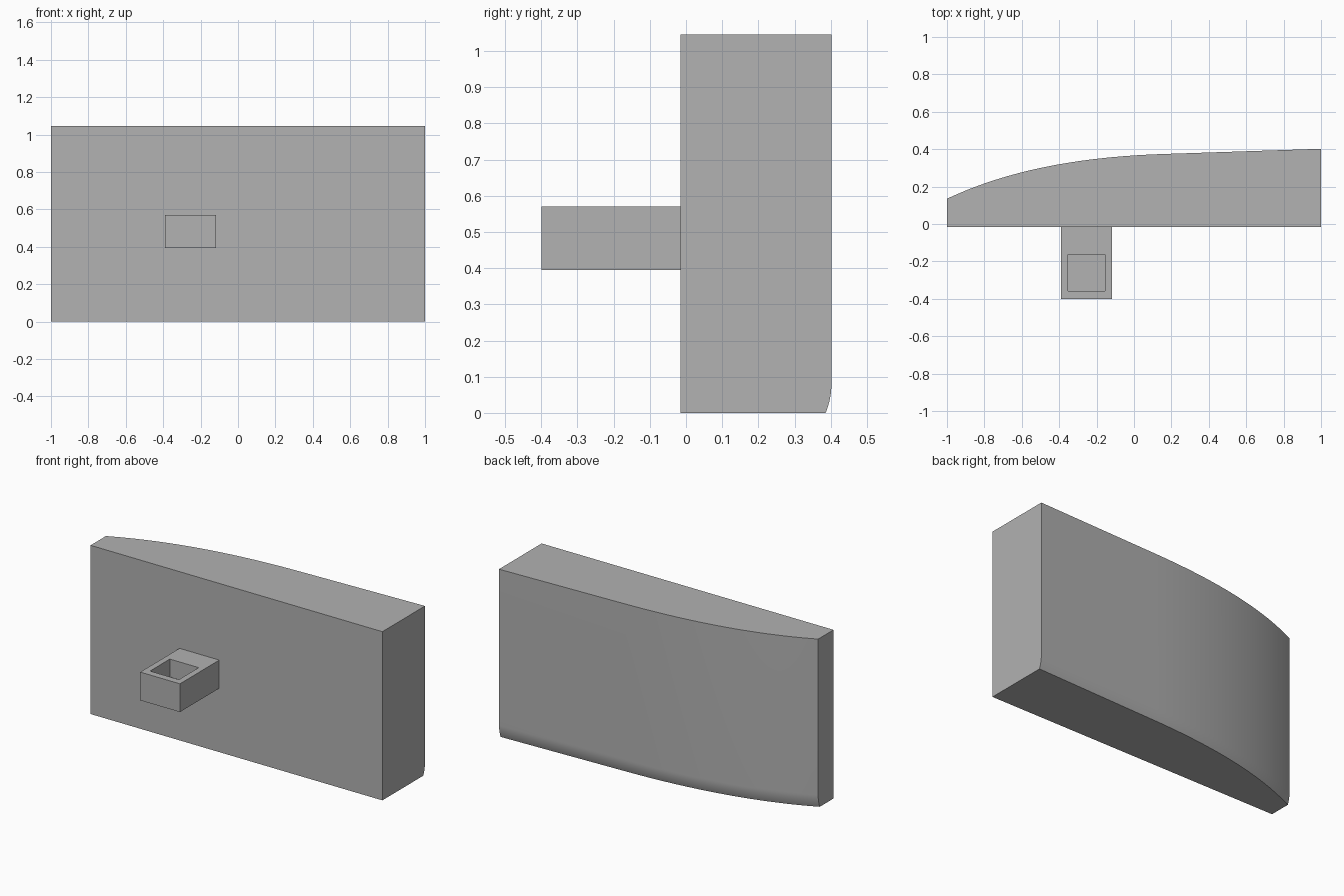
import bpy, bmesh, math
from mathutils import Vector
from mathutils.geometry import interpolate_bezier

if "Cube" in bpy.data.objects:
    bpy.data.objects.remove(bpy.data.objects["Cube"], do_unlink=True)

FRONT, HEIGHT, ROUND = -0.015, 1.045, 0.08

grey = bpy.data.materials.new("plain_grey")
grey.use_nodes = True
colour = (0.445, 0.445, 0.445, 1)
grey.diffuse_color = colour
grey.node_tree.nodes["Principled BSDF"].inputs["Base Color"].default_value = colour


def add_object(name, bm):
    bmesh.ops.recalc_face_normals(bm, faces=bm.faces)
    mesh = bpy.data.meshes.new(name)
    bm.to_mesh(mesh)
    bm.free()
    mesh.materials.append(grey)
    obj = bpy.data.objects.new(name, mesh)
    bpy.context.collection.objects.link(obj)
    return obj


def add_box(name, low, high):
    bm = bmesh.new()
    bmesh.ops.create_cube(bm, size=1)
    low, high = Vector(low), Vector(high)
    for v in bm.verts:
        v.co = (low + high) / 2 + v.co * (high - low)
    return add_object(name, bm)


def activate(obj):
    bpy.ops.object.select_all(action="DESELECT")
    obj.select_set(True)
    bpy.context.view_layer.objects.active = obj


def cut(obj, cutter):
    cutter.hide_render = True
    mod = obj.modifiers.new("cut", "BOOLEAN")
    mod.operation, mod.solver, mod.object = "DIFFERENCE", "EXACT", cutter
    activate(obj)
    bpy.ops.object.modifier_apply(modifier=mod.name)
    bpy.data.objects.remove(cutter, do_unlink=True)


# Curved back outline, bowed at the thin end and nearly straight at the thick end
outline = interpolate_bezier(Vector((-1, 0.135, 0)), Vector((-0.65, 0.3, 0)),
                             Vector((-0.25, 0.36, 0)), Vector((0.15, 0.374, 0)), 28)
outline.append(Vector((1, 0.402, 0)))

# Slab cross-sections: rounded lower back edge, then the straight front
bm = bmesh.new()
sections = []
for p in outline:
    ring = []
    for i in range(9):
        t = i / 8
        y = p.y - 0.016 * (1 - t) ** 2
        ring.append(bm.verts.new((p.x, y, ROUND * t)))
    for y, z in ((p.y, HEIGHT), (FRONT, HEIGHT), (FRONT, 0)):
        ring.append(bm.verts.new((p.x, y, z)))
    sections.append(ring)
for a, b in zip(sections, sections[1:]):
    for i in range(len(a)):
        j = (i + 1) % len(a)
        bm.faces.new((a[i], a[j], b[j], b[i]))
bm.faces.new(sections[0])
bm.faces.new(sections[-1])
slab = add_object("curved_slab", bm)

# Round bore running the whole length near the top
bm = bmesh.new()
bmesh.ops.create_cone(bm, cap_ends=True, segments=48, radius1=0.066, radius2=0.066, depth=2.4)
for v in bm.verts:
    v.co = (v.co.z, 0.075 + v.co.x, 0.97 + v.co.y)
cut(slab, add_object("bore_cutter", bm))
activate(slab)
bpy.ops.object.shade_smooth_by_angle(angle=math.radians(30))

# Square socket block with a blind pocket in its top
block = add_box("socket_block", (-0.39, -0.4, 0.395), (-0.118, FRONT, 0.57))
cut(block, add_box("pocket_cutter", (-0.353, -0.357, 0.46), (-0.155, -0.163, 0.7)))
